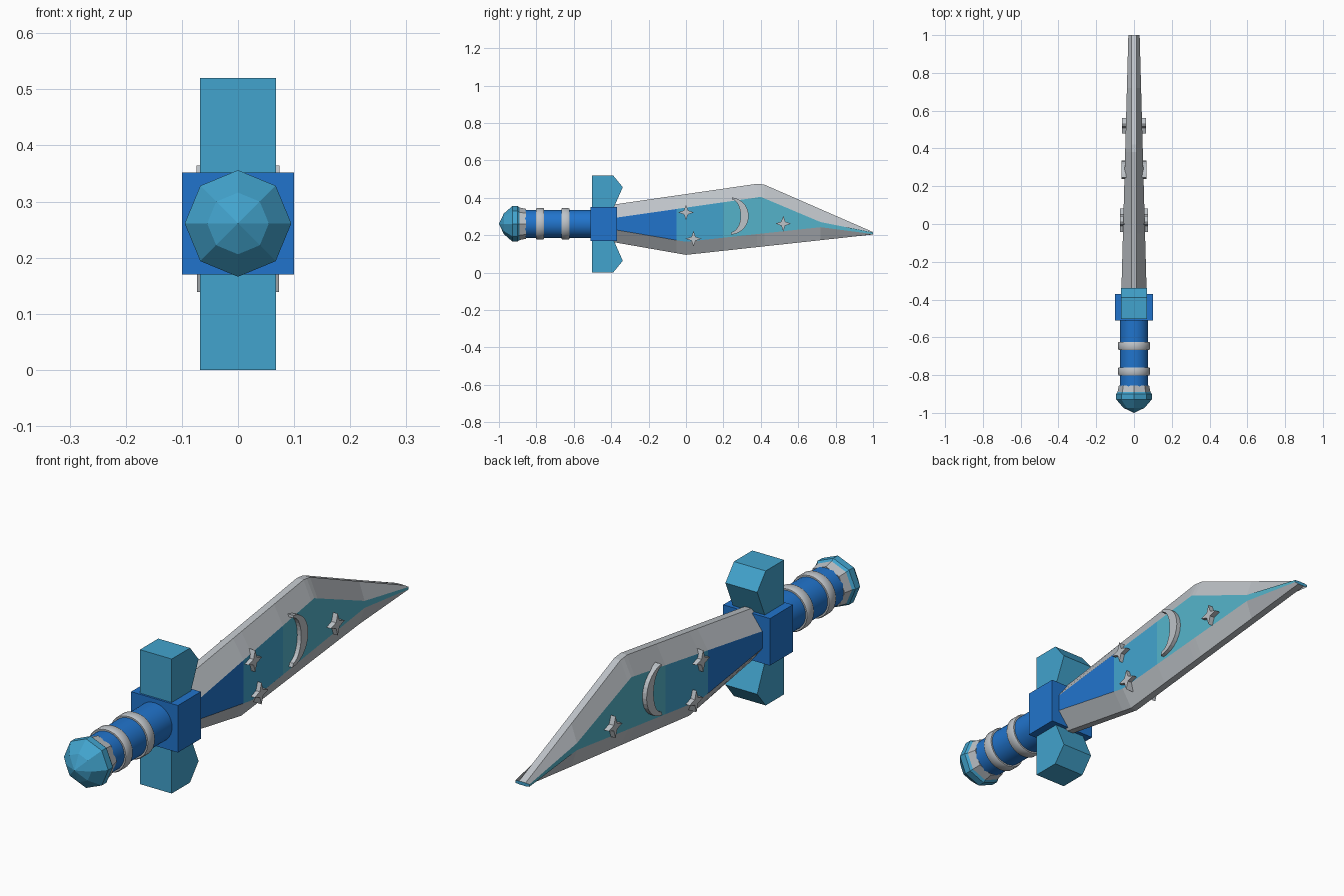
import bpy, bmesh, math

if "Cube" in bpy.data.objects:
    bpy.data.objects.remove(bpy.data.objects["Cube"])

CZ = 0.261  # height of the handle axis


def material(name, rgb):
    m = bpy.data.materials.new(name)
    lin = [c / 255 for c in rgb]
    lin = [c / 12.92 if c <= 0.04045 else ((c + 0.055) / 1.055) ** 2.4 for c in lin]
    m.diffuse_color = (*lin, 1)
    m.use_nodes = True
    m.node_tree.nodes["Principled BSDF"].inputs["Base Color"].default_value = m.diffuse_color
    return m


BLUE = material("deep blue", (33, 116, 204))
TEAL = material("sky blue", (66, 163, 205))
AQUA = material("pale aqua", (85, 179, 202))
STEEL = material("steel grey", (190, 195, 200))


def finish(name, bm, *mats):
    bmesh.ops.recalc_face_normals(bm, faces=bm.faces)
    me = bpy.data.meshes.new(name)
    bm.to_mesh(me)
    bm.free()
    for m in mats:
        me.materials.append(m)
    ob = bpy.data.objects.new(name, me)
    bpy.context.collection.objects.link(ob)
    return ob


def loft(bm, rings):
    """Skin a list of point rings and cap both ends."""
    vs = [[bm.verts.new(p) for p in r] for r in rings]
    n = len(vs[0])
    for a, b in zip(vs, vs[1:]):
        for i in range(n):
            bm.faces.new((a[i], a[(i + 1) % n], b[(i + 1) % n], b[i]))
    bm.faces.new(vs[0])
    bm.faces.new(vs[-1])


def prism(name, outline, x0, x1, mat):
    """Extrude a (y, z) outline along x."""
    bm = bmesh.new()
    loft(bm, [[(x, y, z) for y, z in outline] for x in (x0, x1)])
    return finish(name, bm, mat)


def lathe(name, profile, sides, mat, smooth=False):
    """Turn (y, radius) points about the handle axis."""
    bm = bmesh.new()
    loft(bm, [[(r * math.sin(2 * math.pi * i / sides), y,
                CZ + r * math.cos(2 * math.pi * i / sides)) for i in range(sides)]
              for y, r in profile])
    bmesh.ops.remove_doubles(bm, verts=bm.verts, dist=1e-5)
    ob = finish(name, bm, mat)
    if smooth:
        bpy.context.view_layer.objects.active = ob
        ob.select_set(True)
        bpy.ops.object.shade_smooth_by_angle(angle=math.radians(40))
        ob.select_set(False)
    return ob


def sample(pts, y):
    """Piecewise linear lookup."""
    for (a, va), (b, vb) in zip(pts, pts[1:]):
        if y <= b:
            return va + (vb - va) * (y - a) / (b - a)
    return pts[-1][1]


# Blade: eight-sided section following four edge lines and a tapering thickness
low = [(-0.4, 0.165), (0, 0.095), (1, 0.204)]
low_in = [(-0.4, 0.233), (0, 0.165), (0.72, 0.243), (1, 0.206)]
top_in = [(-0.4, 0.29), (0.4, 0.405), (0.72, 0.27), (1, 0.215)]
top = [(-0.4, 0.362), (0.38, 0.475), (0.42, 0.47), (1, 0.217)]
thick = [(-0.4, 0.068), (1, 0.03)]
sections = []
for y in (-0.4, -0.05, 0, 0.2, 0.38, 0.4, 0.42, 0.72, 1):
    t, e = sample(thick, y), 0.014
    half = [(e, sample(low, y)), (t, sample(low_in, y)),
            (t, sample(top_in, y)), (e, sample(top, y))]
    sections.append([(x, y, z) for x, z in half] + [(-x, y, z) for x, z in half[::-1]])
bm = bmesh.new()
loft(bm, sections)
bmesh.ops.recalc_face_normals(bm, faces=bm.faces)
for f in bm.faces:
    y = f.calc_center_median().y
    if abs(f.normal.x) > 0.99:  # flat side panels, coloured in three bands
        f.material_index = 1 if y < -0.05 else 2 if y < 0.2 else 3
    elif f.normal.y > 0.99:
        f.material_index = 2
finish("blade", bm, STEEL, BLUE, TEAL, AQUA)

# Raised stars and crescent on both faces of the blade
moon = [(0.235 + 0.1 * math.cos(a), 0.303 + 0.1 * math.sin(a))
        for a in [math.radians(-88 + 172 * i / 14) for i in range(15)]]
moon += [(0.24 + 0.052 * math.cos(a), 0.305 + 0.088 * math.sin(a))
         for a in [math.radians(85 - 170 * i / 14) for i in range(15)]]
for side, s in (("right", 1), ("left", -1)):
    prism(f"crescent_{side}", moon, s * 0.035, s * 0.066, STEEL)
    for k, (cy, cz, out) in enumerate([(0, 0.322, 0.074), (0.04, 0.181, 0.073), (0.52, 0.262, 0.063)]):
        star = [(cy + r * math.cos(i * math.pi / 4), cz + r * math.sin(i * math.pi / 4))
                for i in range(8) for r in [0.015 if i % 2 else 0.042]]
        prism(f"star_{side}_{k + 1}", star, s * 0.03, s * out, STEEL)

# Guard block and its two arms
prism("guard_block", [(-0.51, 0.17), (-0.37, 0.17), (-0.37, 0.352), (-0.51, 0.352)], -0.1, 0.1, BLUE)
arm = [(-0.502, 0.07), (-0.502, 0.26), (-0.39, 0.26), (-0.338, 0.2), (-0.385, 0.08)]
arm = [(-0.502, 0.04), (-0.385, 0.04), (-0.385, 0.09), (-0.338, 0.197), (-0.39, 0.26), (-0.502, 0.26)]
for part, s in (("upper", 1), ("lower", -1)):
    prism(f"guard_arm_{part}", [(y, 0.26 + s * h) for y, h in arm], -0.068, 0.068, TEAL)

# Grip, rings, collar and faceted pommel
lathe("grip", [(-0.9, 0.075), (-0.48, 0.075)], 32, BLUE, True)
for k, y in enumerate((-0.78, -0.645)):
    lathe(f"grip_ring_{k + 1}", [(y - 0.021, 0.07), (y - 0.021, 0.081), (y - 0.016, 0.084),
                                 (y + 0.016, 0.084), (y + 0.021, 0.081), (y + 0.021, 0.07)], 32, STEEL, True)
lathe("pommel_collar", [(-0.91, 0.09), (-0.89, 0.087), (-0.855, 0.08)], 8, STEEL)
lathe("pommel", [(-1, 0), (-0.974, 0.055), (-0.928, 0.095), (-0.9, 0.095), (-0.888, 0.085)], 8, TEAL)
